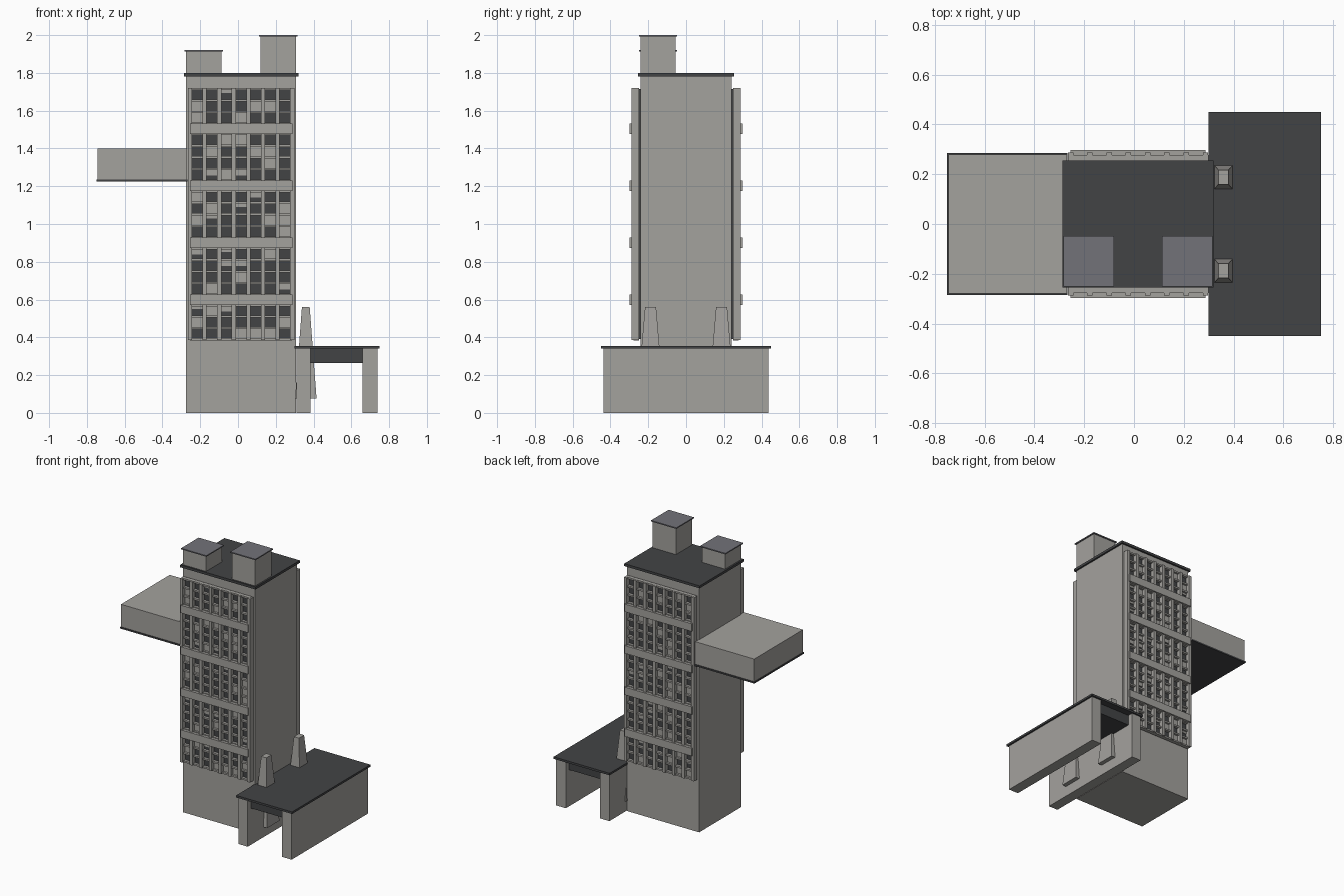
import bpy, bmesh, random

if "Cube" in bpy.data.objects:
    bpy.data.objects.remove(bpy.data.objects["Cube"])

random.seed(7)


def material(name, rgb):
    m = bpy.data.materials.new(name)
    m.diffuse_color = (*rgb, 1)
    m.use_nodes = True
    m.node_tree.nodes["Principled BSDF"].inputs["Base Color"].default_value = m.diffuse_color
    return m


CONCRETE = material("concrete", (0.37, 0.36, 0.34))
DARK = material("dark_grey", (0.055, 0.057, 0.06))
CAP = material("cap_grey", (0.17, 0.17, 0.19))


def boxes(name, specs, mat):
    """One object from boxes given as (x0, x1, y0, y1, z0, z1)."""
    bm = bmesh.new()
    for x0, x1, y0, y1, z0, z1 in specs:
        for v in bmesh.ops.create_cube(bm, size=1)["verts"]:
            v.co = (x1 if v.co.x > 0 else x0,
                    y1 if v.co.y > 0 else y0,
                    z1 if v.co.z > 0 else z0)
    me = bpy.data.meshes.new(name)
    bm.to_mesh(me)
    bm.free()
    ob = bpy.data.objects.new(name, me)
    bpy.context.collection.objects.link(ob)
    me.materials.append(mat)
    return ob


def mirror_y(ob):
    m = ob.modifiers.new("mirror", 'MIRROR')
    m.use_axis = (False, True, False)
    m.use_mirror_merge = False
    return ob


# Tower and roof
boxes("tower", [(-0.275, 0.307, -0.242, 0.242, 0, 1.785)], CONCRETE)
boxes("tower_roof", [(-0.287, 0.319, -0.254, 0.254, 1.782, 1.80)], DARK)

# Rooftop plant rooms
for side, x0, x1, top in (("left", -0.275, -0.088, 1.92), ("right", 0.12, 0.307, 2.0)):
    boxes("plant_room_" + side, [(x0, x1, -0.242, -0.056, 1.795, top - 0.008)], CONCRETE)
    boxes("plant_room_cap_" + side,
          [(x0 - 0.008, x1 + 0.008, -0.25, -0.048, top - 0.008, top)], CAP)

# Cantilevered side box with a dark soffit
boxes("side_box", [(-0.745, -0.27, -0.28, 0.28, 1.235, 1.40)], CONCRETE)
boxes("side_box_soffit", [(-0.75, -0.268, -0.285, 0.285, 1.225, 1.236)], DARK)

# Facades: glass sheet, mullions, floor slabs, wide bands, blinds
XC, PITCH, COLS = 0.0165, 0.0773, 7
Z0, Z1 = 0.385, 1.72
mirror_y(boxes("glass", [(XC - 0.27, XC + 0.27, -0.257, -0.24, Z0 + 0.005, Z1 - 0.005)], DARK))

xs = [XC + (i - COLS / 2) * PITCH for i in range(COLS + 1)]
mirror_y(boxes("mullions", [(x - 0.011, x + 0.011, -0.288, -0.25, Z0, Z1) for x in xs], CONCRETE))
mirror_y(boxes("facade_edges", [(XC + s * 0.275 - 0.007, XC + s * 0.275 + 0.007,
                                 -0.277, -0.25, Z0, Z1) for s in (-1, 1)], CONCRETE))

bands = [0.598 + 0.302 * i for i in range(4)]
mirror_y(boxes("bands", [(XC - 0.271, XC + 0.271, -0.298, -0.25, z - 0.028, z + 0.028)
                         for z in bands], CONCRETE))

slabs, blinds = [], {-1: [], 1: []}
lows = [Z0 + 0.005] + [z + 0.028 for z in bands]
highs = [z - 0.028 for z in bands] + [Z1 - 0.005]
for g, (lo, hi) in enumerate(zip(lows, highs)):
    rows = 3 if g in (0, 4) else 4
    h = (hi - lo) / rows
    for r in range(rows + 1):
        z = lo + r * h
        slabs.append((xs[0], xs[-1], -0.277, -0.25, z - 0.006, z + 0.006))
    for r in range(rows):
        for c in range(COLS):
            for s in (-1, 1):
                k = random.random()
                if k < 0.32:
                    drop = h if k < 0.16 else h * random.choice((0.35, 0.55))
                    a, b = sorted((s * 0.25, s * 0.262))
                    blinds[s].append((xs[c], xs[c + 1], a, b,
                                      lo + (r + 1) * h - drop, lo + (r + 1) * h))
mirror_y(boxes("floor_slabs", slabs, CONCRETE))
boxes("front_blinds", blinds[-1], CONCRETE)
boxes("back_blinds", blinds[1], CONCRETE)

# Entrance pavilion: two long walls, roof, recessed ceiling
boxes("pavilion_walls", [(0.31, 0.385, -0.438, 0.438, 0, 0.342),
                         (0.66, 0.738, -0.438, 0.438, 0, 0.342)], CONCRETE)
boxes("pavilion_roof", [(0.30, 0.75, -0.45, 0.45, 0.34, 0.355)], DARK)
boxes("pavilion_ceiling", [(0.38, 0.665, -0.40, 0.40, 0.265, 0.342)], DARK)

# Tapered pylons piercing the inner wall and roof
pylon = boxes("pylons", [(0.302, 0.416, -0.259, -0.117, 0.075, 0.56)], CONCRETE)
for v in pylon.data.vertices:
    if v.co.z > 0.3:
        v.co.x = 0.359 + (v.co.x - 0.359) * 0.36
        v.co.y = -0.188 + (v.co.y + 0.188) * 0.41
mirror_y(pylon)
